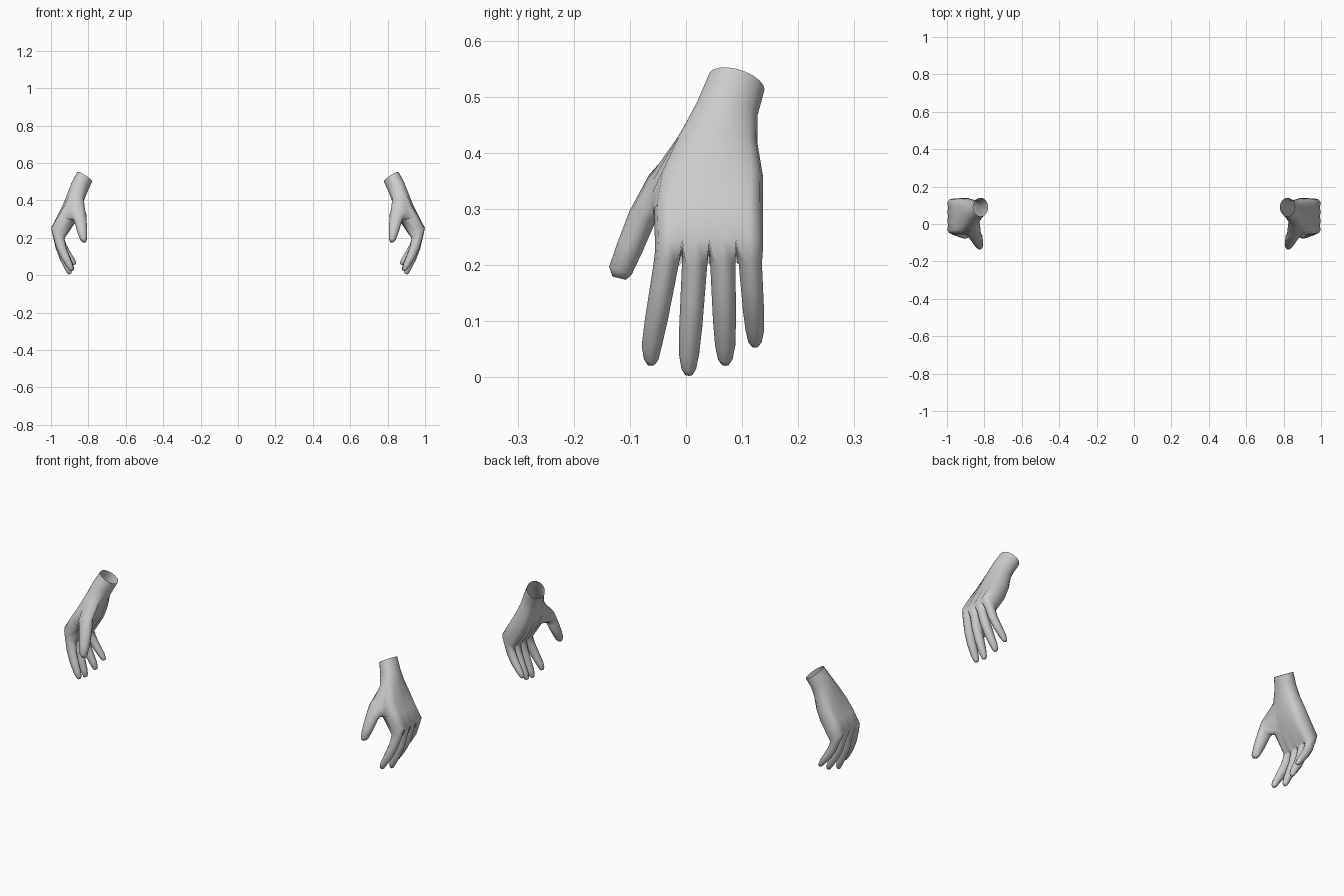
import bpy, bmesh, math
from mathutils import Vector as V

if "Cube" in bpy.data.objects:
    bpy.data.objects.remove(bpy.data.objects["Cube"])

N = 20  # verts per palm ring: side, 9 back, side, 9 palm

# palm rings from wrist to knuckles: centre, half-width vector, half-thickness vector, boxiness
PALM = [
    ((.820, .090, .525), (0, .050, -.012), (.040, 0, .025), 0),
    ((.845, .072, .475), (0, .055, -.010), (.045, 0, .020), .05),
    ((.865, .057, .425), (0, .070, -.006), (.047, 0, .015), .25),
    ((.888, .045, .360), (0, .092, 0), (.050, 0, .015), .5),
    ((.917, .040, .300), (0, .097, 0), (.050, 0, .015), .8),
    ((.962, .041, .227), (0, .096, 0), (.037, 0, .026), 1),
]
# thumb rings: centre, half-width vector, half-thickness
THUMB = [
    ((.853, -.062, .325), (0, -.004, .036), .042),
    ((.842, -.078, .286), (0, -.023, .010), .033),
    ((.833, -.100, .232), (0, -.022, .009), .027),
    ((.826, -.117, .190), (0, -.020, .007), .018),
    ((.823, -.119, .177), (0, -.012, .003), .010),
]
# finger tips: x, y, z from index to little finger
TIPS = [(.888, -.062, .024), (.898, .005, .006), (.885, .070, .024), (.873, .123, .056)]
# finger profile: length fraction, curl fraction, half-width, half-thickness, tilt
FINGER = [
    (.14, .03, .0225, .032, .25),
    (.38, .20, .0215, .026, -.15),
    (.62, .48, .0205, .023, -.35),
    (.84, .80, .0180, .018, -.45),
    (.96, .96, .0130, .013, -.45),
    (1.0, 1.0, .0075, .008, -.45),
]


def section(k, s):
    """Unit palm cross-section point, blended from round to boxy with knuckles."""
    a = 2 * math.pi * k / N
    w, t = -math.cos(a), math.sin(a)
    if k % 10 == 0:
        return w, 0
    j = k - 1 if k < 10 else 19 - k
    bw = max(-.94, min(.94, j / 4 - 1))
    bt = .68 if j in (0, 8) else (1 if j % 2 else .84)
    return w + (bw - w) * s, t + (math.copysign(bt, t) - t) * s


def skin(bm, a, b):
    n = len(a)
    for i in range(n):
        bm.faces.new((a[i], a[(i + 1) % n], b[(i + 1) % n], b[i]))


def grow(bm, loop, stations):
    """Extend an open loop through elliptical rings and close the end."""
    n = len(loop)
    for c, u, v in stations:
        ring = [bm.verts.new(V(c) + V(u) * math.cos(2 * math.pi * i / n)
                             + V(v) * math.sin(2 * math.pi * i / n)) for i in range(n)]
        skin(bm, loop, ring)
        loop = ring
    bm.faces.new(loop)


def hand(name, side):
    bm = bmesh.new()
    # palm and open wrist
    rings = []
    for c, w, t, s in PALM:
        ring = []
        for k in range(N):
            a, b = section(k, s)
            ring.append(bm.verts.new(V(c) + V(w) * a + V(t) * b))
        rings.append(ring)
    hole = {17, 18, 19, 0}  # opening where the thumb leaves the palm
    for r in range(len(rings) - 1):
        for k in range(N):
            if r in (2, 3) and k in hole:
                continue
            m = (k + 1) % N
            bm.faces.new((rings[r][k], rings[r][m], rings[r + 1][m], rings[r + 1][k]))
    # thumb
    path = [(2, 19), (2, 0), (2, 1), (3, 1), (4, 1), (4, 0), (4, 19), (4, 18), (4, 17),
            (3, 17), (2, 17), (2, 18)]
    grow(bm, [rings[r][k] for r, k in path], [(c, u, (t, 0, 0)) for c, u, t in THUMB])
    # four fingers sharing webs between them
    end = rings[-1]
    web = [end[0]]
    for i in (1, 2, 3):
        web.append(bm.verts.new((end[2 * i + 1].co + end[19 - 2 * i].co) / 2 + V((0, 0, .004))))
    web.append(end[10])
    for i, tip in enumerate(TIPS):
        b = 2 * i
        loop = [web[i], end[b + 1], end[b + 2], end[b + 3], web[i + 1],
                end[17 - b], end[18 - b], end[19 - b]]
        base = V((.960, -.031 + .048 * i, .227))
        size = .92 if i == 3 else 1
        st = []
        for f, curl, w, t, tilt in FINGER:
            c = base.lerp(V(tip), f)
            c.x = base.x + (tip[0] - base.x) * curl
            c.y = base.y + (tip[1] - base.y) * min(1, f * 1.15)
            st.append((c, (0, -w * size, 0), V((1, 0, tilt)).normalized() * t * size))
        grow(bm, loop, st)
    # place on the chosen side
    for v in bm.verts:
        v.co.x *= side
    bmesh.ops.recalc_face_normals(bm, faces=bm.faces)
    me = bpy.data.meshes.new(name)
    bm.to_mesh(me)
    bm.free()
    for p in me.polygons:
        p.use_smooth = True
    ob = bpy.data.objects.new(name, me)
    bpy.context.collection.objects.link(ob)


hand("left_hand", 1)
hand("right_hand", -1)
